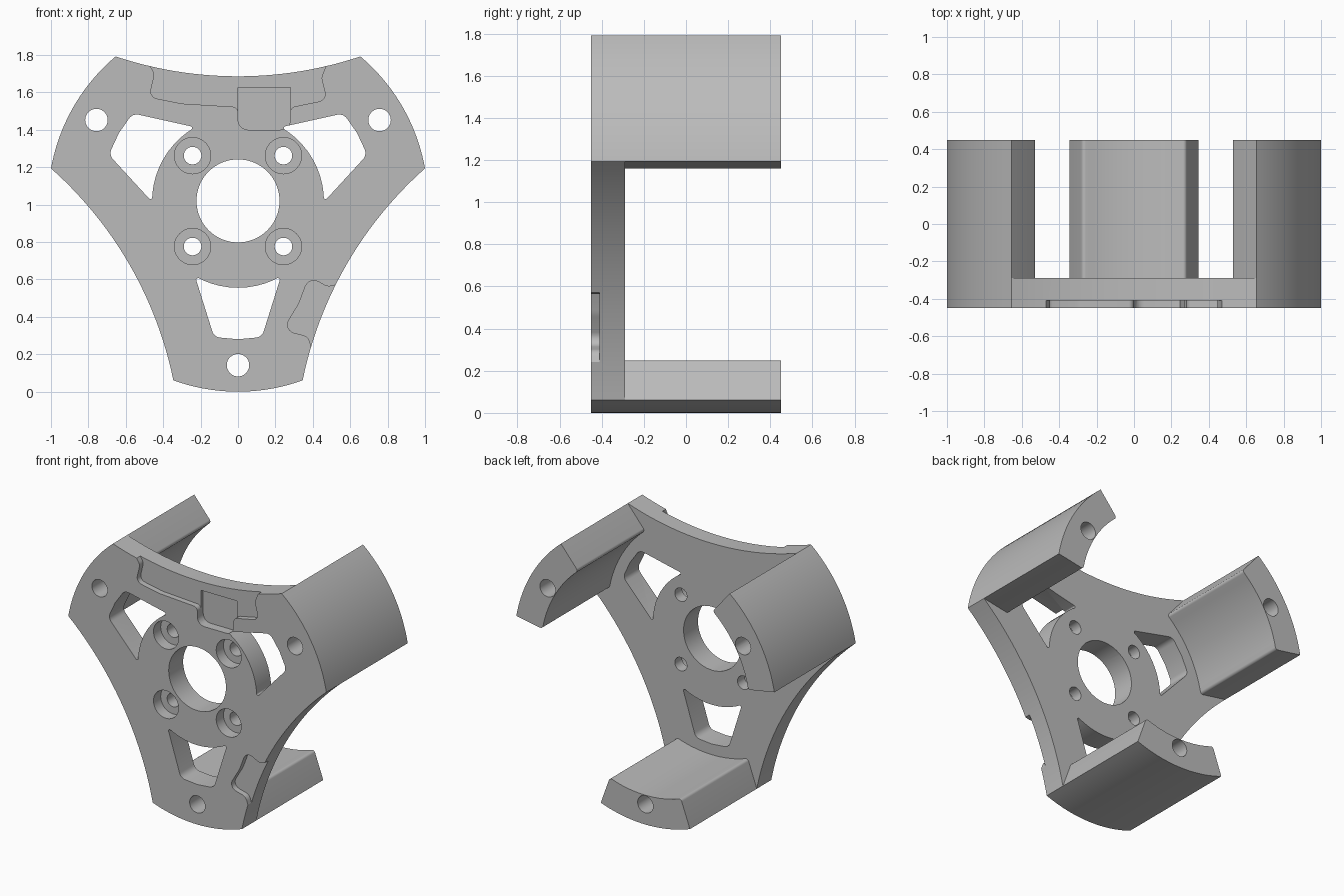
import bpy, bmesh, math
from mathutils import Vector

if "Cube" in bpy.data.objects:
    bpy.data.objects.remove(bpy.data.objects["Cube"])

C = 1.0155            # height of the hub axis, equal to the outer radius
FRONT, PLATE_BACK, BACK = -0.45, -0.29, 0.45
HALF = math.radians(19.9)
LEGS = [math.radians(a) for a in (-90, 30, 150)]

grey = bpy.data.materials.new("matte grey")
grey.diffuse_color = (0.5, 0.5, 0.5, 1)
grey.use_nodes = True
grey.node_tree.nodes["Principled BSDF"].inputs["Base Color"].default_value = grey.diffuse_color


def polar(r, a):
    return Vector((r * math.cos(a), C + r * math.sin(a)))


def arc(r, a0, a1, n):
    return [polar(r, a0 + (a1 - a0) * i / n) for i in range(n + 1)]


def fillet(corners, steps=6):
    """Round the corners of a closed outline given as (point, radius)."""
    out = []
    for i, (p, r) in enumerate(corners):
        p = Vector(p)
        if r == 0:
            out.append(p)
            continue
        u = Vector(corners[i - 1][0]) - p
        v = Vector(corners[(i + 1) % len(corners)][0]) - p
        t = min(r / math.tan(u.angle(v) / 2), 0.49 * u.length, 0.49 * v.length)
        r = t * math.tan(u.angle(v) / 2)
        u.normalize()
        v.normalize()
        m = p + (u + v).normalized() * math.hypot(r, t)
        a, b = p + u * t - m, p + v * t - m
        total = a.angle(b)
        for k in range(steps + 1):
            f = k / steps
            out.append(m + (a * math.sin((1 - f) * total) + b * math.sin(f * total)) / math.sin(total))
    return out


def prism(name, outline, y0, y1):
    bm = bmesh.new()
    face = bm.faces.new([bm.verts.new((p[0], y0, p[1])) for p in outline])
    ext = bmesh.ops.extrude_face_region(bm, geom=[face])
    bmesh.ops.translate(bm, vec=(0, y1 - y0, 0),
                        verts=[g for g in ext["geom"] if isinstance(g, bmesh.types.BMVert)])
    bmesh.ops.recalc_face_normals(bm, faces=bm.faces)
    mesh = bpy.data.meshes.new(name)
    bm.to_mesh(mesh)
    bm.free()
    mesh.materials.append(grey)
    ob = bpy.data.objects.new(name, mesh)
    bpy.context.collection.objects.link(ob)
    return ob


def circle(x, z, r, n=40):
    return [(x + r * math.cos(i * math.tau / n), z + r * math.sin(i * math.tau / n)) for i in range(n)]


def combine(target, tool, op):
    mod = target.modifiers.new(op, "BOOLEAN")
    mod.object, mod.operation, mod.solver = tool, op, "EXACT"
    bpy.context.view_layer.objects.active = target
    bpy.ops.object.modifier_apply(modifier=mod.name)
    bpy.data.objects.remove(tool)


def cut(outline, y0, y1):
    combine(bracket, prism("cutter", outline, y0, y1), "DIFFERENCE")


# Three-armed plate: convex arm ends joined by concave sides
SIDE_R, SIDE_D = 2.064, 2.738
outline = []
for a in LEGS:
    outline += arc(C, a - HALF, a + HALF, 20)
    mid = a + math.pi / 3
    centre = polar(SIDE_D, mid)
    start = polar(C, a + HALF) - centre
    end = polar(C, a + 2 * math.pi / 3 - HALF) - centre
    sweep = start.angle(end)
    a0 = mid + math.pi + sweep / 2
    for k in range(1, 28):
        t = a0 - sweep * k / 28
        outline.append(centre + Vector((math.cos(t), math.sin(t))) * start.length)
bracket = prism("three_arm_bracket", outline, FRONT, PLATE_BACK)

# Curved legs running back from the arm ends, inner edges slightly rounded
for a in LEGS:
    pts = [(p, 0) for p in arc(C, a - HALF, a + HALF, 20)]
    inner = arc(0.81, a + HALF, a - HALF, 10)
    pts += [(p, 0.02 if i in (0, 10) else 0) for i, p in enumerate(inner)]
    combine(bracket, prism("leg", fillet(pts), PLATE_BACK, BACK), "UNION")

# Window and long bolt hole in each arm
for a in LEGS:
    s, e = math.radians(30), math.radians(10)
    pts = [(p, 0.045 if i in (0, 10) else 0) for i, p in enumerate(arc(0.46, a - s, a + s, 10))]
    pts += [(p, 0.05 if i in (0, 2) else 0) for i, p in enumerate(arc(0.735, a + e, a - e, 2))]
    cut(fillet(pts), -0.6, -0.2)
    cut(circle(*polar(0.874, a), 0.06), -0.6, 0.6)

# Hub bore and four counterbored screw holes
cut(circle(0, 1.02, 0.222, 72), -0.6, -0.2)
for x in (-0.243, 0.243):
    for z in (0.776, 1.262):
        cut(circle(x, z, 0.097), -0.6, -0.37)
        cut(circle(x, z, 0.047), -0.6, -0.2)

# Shallow recess along the top edge with a deeper square pocket
top = [((-0.47, 1.9), 0), ((-0.47, 1.74), 0), ((-0.445, 1.70), 0.05), ((-0.475, 1.575), 0.04),
       ((-0.3, 1.54), 0.2), ((0, 1.522), 0.03), ((0, 1.40), 0.055), ((0.28, 1.40), 0.055),
       ((0.28, 1.52), 0.03), ((0.475, 1.56), 0.04), ((0.445, 1.68), 0.05),
       ((0.47, 1.74), 0), ((0.47, 1.9), 0)]
cut(fillet(top), -0.6, -0.41)
pocket = [((0, 1.625), 0), ((0, 1.40), 0.055), ((0.28, 1.40), 0.055), ((0.28, 1.625), 0)]
cut(fillet(pocket), -0.6, -0.385)

# Shallow recess on the lower right edge
side = [((0.7, 0.62), 0), ((0.54, 0.575), 0), ((0.48, 0.56), 0.05), ((0.38, 0.615), 0.05),
        ((0.325, 0.47), 0.2), ((0.24, 0.33), 0.045), ((0.375, 0.295), 0.05),
        ((0.395, 0.23), 0), ((0.7, 0.2), 0)]
cut(fillet(side), -0.6, -0.41)

# Smooth curved walls, keep the machined edges crisp
bpy.ops.object.select_all(action="DESELECT")
bracket.select_set(True)
bpy.context.view_layer.objects.active = bracket
bpy.ops.object.shade_smooth_by_angle(angle=math.radians(30))
